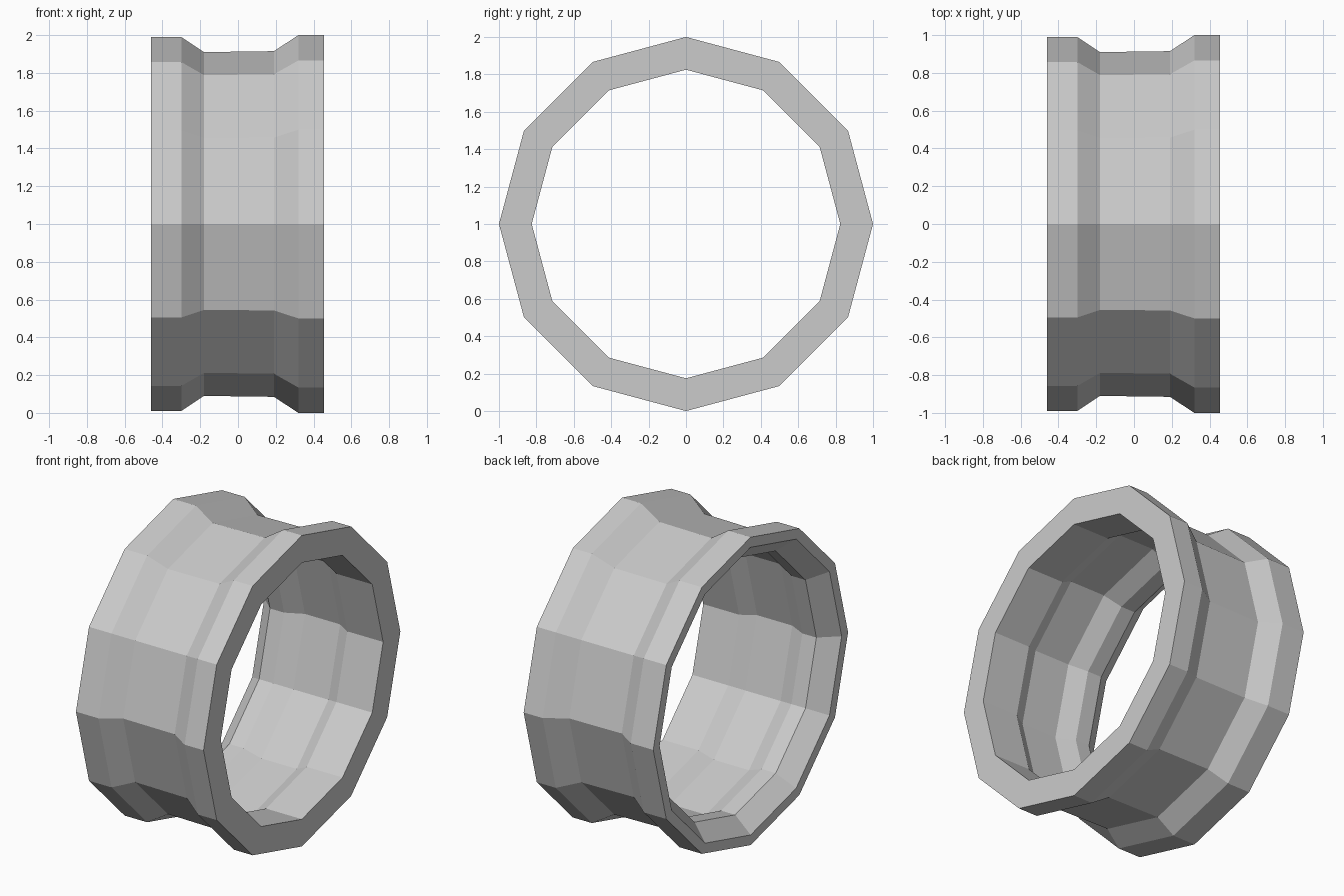
import bpy, bmesh
from math import sin, cos, tau

if "Cube" in bpy.data.objects:
    bpy.data.objects.remove(bpy.data.objects["Cube"])

SIDES = 12

# Closed wall cross-section as (x, radius)
outer = [(-0.46, 0.99), (-0.30, 0.99), (-0.18, 0.91),
         (0.19, 0.915), (0.32, 1.0), (0.455, 1.0)]
inner = [(0.455, 0.825), (0.20, 0.825), (0.11, 0.88),
         (-0.14, 0.88), (-0.25, 0.825), (-0.35, 0.825), (-0.46, 0.925)]
profile = outer + inner


def revolve_x(name, profile, sides, height):
    """Spin a closed profile around the x axis with flat facets."""
    bm = bmesh.new()
    rings = []
    for i in range(sides):
        a = tau * i / sides
        rings.append([bm.verts.new((x, r * sin(a), height + r * cos(a)))
                      for x, r in profile])
    n = len(profile)
    for i in range(sides):
        p, q = rings[i], rings[(i + 1) % sides]
        for j in range(n):
            k = (j + 1) % n
            bm.faces.new((p[j], p[k], q[k], q[j]))
    bmesh.ops.recalc_face_normals(bm, faces=bm.faces[:])
    mesh = bpy.data.meshes.new(name)
    bm.to_mesh(mesh)
    bm.free()
    obj = bpy.data.objects.new(name, mesh)
    bpy.context.collection.objects.link(obj)
    return obj


# Twelve-sided wheel rim lying on its tread
revolve_x("wheel_rim", profile, SIDES, 1.0)
